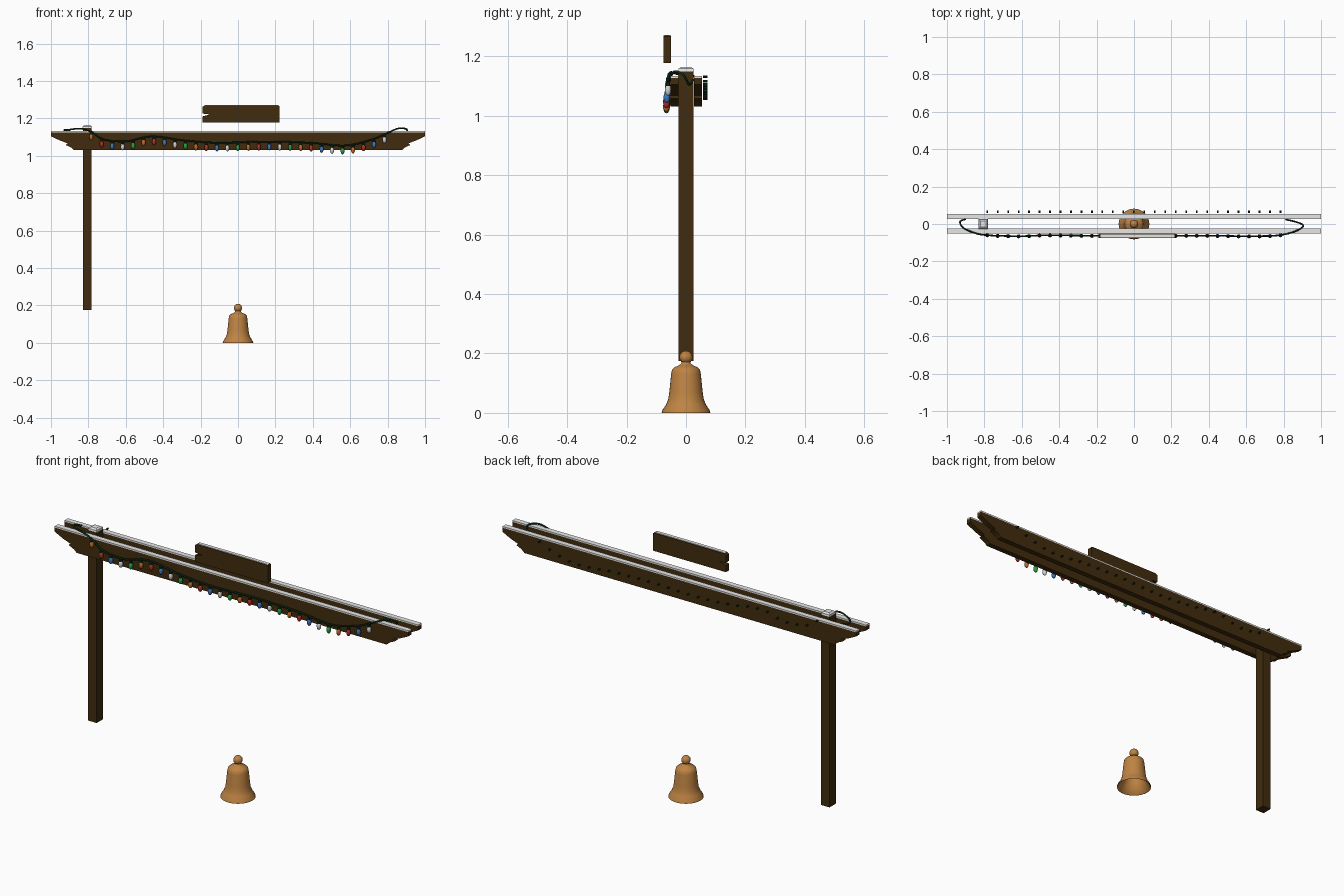
import bpy, bmesh, math
from mathutils import Vector, Matrix

if "Cube" in bpy.data.objects:
    bpy.data.objects.remove(bpy.data.objects["Cube"])


def mat(name, r, g, b):
    m = bpy.data.materials.new(name)
    m.diffuse_color = (r, g, b, 1)
    m.use_nodes = True
    m.node_tree.nodes["Principled BSDF"].inputs["Base Color"].default_value = m.diffuse_color
    return m


WOOD = mat("dark_wood", 0.052, 0.025, 0.004)
SNOW = mat("snow", 0.80, 0.80, 0.80)
BRONZE = mat("bronze", 0.52, 0.23, 0.055)
WIRE = mat("wire_green", 0.005, 0.025, 0.010)
BULBS = [mat("red_bulb", 0.45, 0.03, 0.015), mat("blue_bulb", 0.05, 0.18, 0.55),
         mat("white_bulb", 0.65, 0.65, 0.65), mat("green_bulb", 0.02, 0.35, 0.06),
         mat("orange_bulb", 0.55, 0.15, 0.02)]


def finish(name, bm, mats, smooth=False):
    bmesh.ops.recalc_face_normals(bm, faces=bm.faces)
    me = bpy.data.meshes.new(name)
    bm.to_mesh(me)
    bm.free()
    ob = bpy.data.objects.new(name, me)
    bpy.context.collection.objects.link(ob)
    for m in mats:
        me.materials.append(m)
    if smooth:
        bpy.ops.object.select_all(action='DESELECT')
        ob.select_set(True)
        bpy.context.view_layer.objects.active = ob
        bpy.ops.object.shade_smooth_by_angle(angle=math.radians(40))
    return ob


def slab(name, profile, y0, y1, material):
    """Extrude an x-z outline from y0 to y1."""
    bm = bmesh.new()
    f = bm.faces.new([bm.verts.new((x, y0, z)) for x, z in profile])
    r = bmesh.ops.extrude_face_region(bm, geom=[f])
    bmesh.ops.translate(bm, vec=(0, y1 - y0, 0),
                        verts=[v for v in r['geom'] if isinstance(v, bmesh.types.BMVert)])
    return finish(name, bm, [material])


def box(name, x0, x1, y0, y1, z0, z1, material, taper=1.0):
    bm = bmesh.new()
    bmesh.ops.create_cube(bm, size=1)
    for v in bm.verts:
        t = taper if v.co.z > 0 else 1
        v.co = ((x0 + x1) / 2 + v.co.x * (x1 - x0) * t,
                (y0 + y1) / 2 + v.co.y * (y1 - y0) * t,
                (z0 + z1) / 2 + v.co.z * (z1 - z0))
    return finish(name, bm, [material])


# Twin cross beams with stepped ends and snow strips
half = [(1, 1.126), (1, 1.105), (0.955, 1.083), (0.912, 1.067), (0.922, 1.058),
        (0.905, 1.051), (0.89, 1.043), (0.876, 1.03)]
outline = half + [(-x, z) for x, z in reversed(half)]
for label, y0, y1 in (("front", -0.052, -0.025), ("back", 0.027, 0.054)):
    slab(label + "_beam", outline, y0, y1, WOOD)
    box(label + "_beam_snow", -1, 1, y0, y1, 1.126, 1.133, SNOW)

# Post with a domed snow cap
box("post", -0.83, -0.782, -0.025, 0.026, 0.175, 1.149, WOOD)
box("post_snow", -0.831, -0.781, -0.026, 0.027, 1.149, 1.158, SNOW, 0.95)
box("post_snow_top", -0.829, -0.783, -0.024, 0.025, 1.158, 1.164, SNOW, 0.65)

# Sign board with a notch in its left end
slab("sign_board", [(-0.19, 1.177), (0.222, 1.177), (0.222, 1.266), (0.217, 1.269), (-0.18, 1.269),
                    (-0.19, 1.262), (-0.19, 1.226), (-0.15, 1.221), (-0.19, 1.211)],
     -0.076, -0.051, WOOD)
box("sign_snow", -0.178, 0.216, -0.073, -0.055, 1.269, 1.272, SNOW, 0.97)

# Bell: outer and inner wall turned around z, with a round knob
profile = [(0.0, 0.148), (0.036, 0.143), (0.044, 0.11), (0.052, 0.05), (0.076, 0.003), (0.082, 0.0),
           (0.080, 0.008), (0.067, 0.028), (0.060, 0.045), (0.056, 0.07), (0.050, 0.13),
           (0.047, 0.145), (0.040, 0.153), (0.024, 0.160), (0.016, 0.166), (0.014, 0.172)]
bm = bmesh.new()
vs = [bm.verts.new((r, 0, z)) for r, z in profile]
edges = [bm.edges.new(p) for p in zip(vs, vs[1:])]
bmesh.ops.spin(bm, geom=vs + edges, cent=(0, 0, 0), axis=(0, 0, 1),
               angle=2 * math.pi, steps=32, use_duplicate=False)
bmesh.ops.remove_doubles(bm, verts=bm.verts, dist=1e-4)
finish("bell", bm, [BRONZE], True)
bm = bmesh.new()
bmesh.ops.create_uvsphere(bm, u_segments=24, v_segments=12, radius=0.022,
                          matrix=Matrix.Translation((0, 0, 0.187)))
finish("bell_knob", bm, [BRONZE], True)

# Light string: smooth path draped along the front beam and over its ends
path = [Vector(p) for p in (
    (-0.90, 0.026, 1.132), (-0.93, 0.012, 1.137), (-0.91, -0.022, 1.139), (-0.84, -0.052, 1.145),
    (-0.78, -0.060, 1.126), (-0.72, -0.063, 1.088), (-0.60, -0.065, 1.077), (-0.46, -0.060, 1.104),
    (-0.28, -0.062, 1.081), (-0.10, -0.063, 1.070), (0.14, -0.063, 1.076), (0.38, -0.062, 1.070),
    (0.57, -0.065, 1.055), (0.71, -0.064, 1.085), (0.79, -0.058, 1.118), (0.86, -0.040, 1.147),
    (0.905, -0.010, 1.138), (0.87, 0.010, 1.105), (0.81, 0.024, 1.12))]
samples = []
for i in range(len(path) - 1):
    a, b, c, d = (path[max(0, min(len(path) - 1, i + k))] for k in (-1, 0, 1, 2))
    for s in range(8):
        t = s / 8
        samples.append(0.5 * (2 * b + (c - a) * t + (2 * a - 5 * b + 4 * c - d) * t * t
                              + (3 * b - a - 3 * c + d) * t ** 3))
samples.append(path[-1])

curve = bpy.data.curves.new("light_wire", 'CURVE')
curve.dimensions = '3D'
curve.bevel_depth = 0.0045
curve.bevel_resolution = 1
curve.use_fill_caps = True
spline = curve.splines.new('POLY')
spline.points.add(len(samples) - 1)
for p, co in zip(spline.points, samples):
    p.co = (*co, 1)
curve.materials.append(WIRE)
wire = bpy.data.objects.new("light_wire", curve)
bpy.context.collection.objects.link(wire)
bpy.ops.object.select_all(action='DESELECT')
wire.select_set(True)
bpy.context.view_layer.objects.active = wire
bpy.ops.object.convert(target='MESH')


def on_wire(x):
    return min((p for p in samples if p.y < -0.03), key=lambda p: abs(p.x - x))


# Bulbs hanging under the wire, each with a green socket and a small clip behind the back beam
bulbs, sockets, clips = bmesh.new(), bmesh.new(), bmesh.new()
for i in range(29):
    x = -0.785 + i * 0.056
    p = on_wire(x)
    bmesh.ops.create_cone(sockets, cap_ends=True, segments=8, radius1=0.008, radius2=0.006,
                          depth=0.014, matrix=Matrix.Translation((x, p.y - 0.001, p.z - 0.008)))
    old = set(bulbs.faces)
    bmesh.ops.create_uvsphere(bulbs, u_segments=10, v_segments=8, radius=1,
                              matrix=Matrix.Translation((x, p.y - 0.001, p.z - 0.028))
                              @ Matrix.Diagonal((0.011, 0.011, 0.019, 1)))
    for f in bulbs.faces:
        if f not in old:
            f.material_index = (i + 4) % 5
    bmesh.ops.create_cone(clips, cap_ends=True, segments=8, radius1=0.0045, radius2=0.0045, depth=0.014,
                          matrix=Matrix.Translation((x, 0.065, p.z + 0.002))
                          @ Matrix.Rotation(math.pi / 2, 4, 'X'))
finish("bulbs", bulbs, BULBS, True)
finish("bulb_sockets", sockets, [WIRE], True)
finish("back_clips", clips, [WIRE], True)
